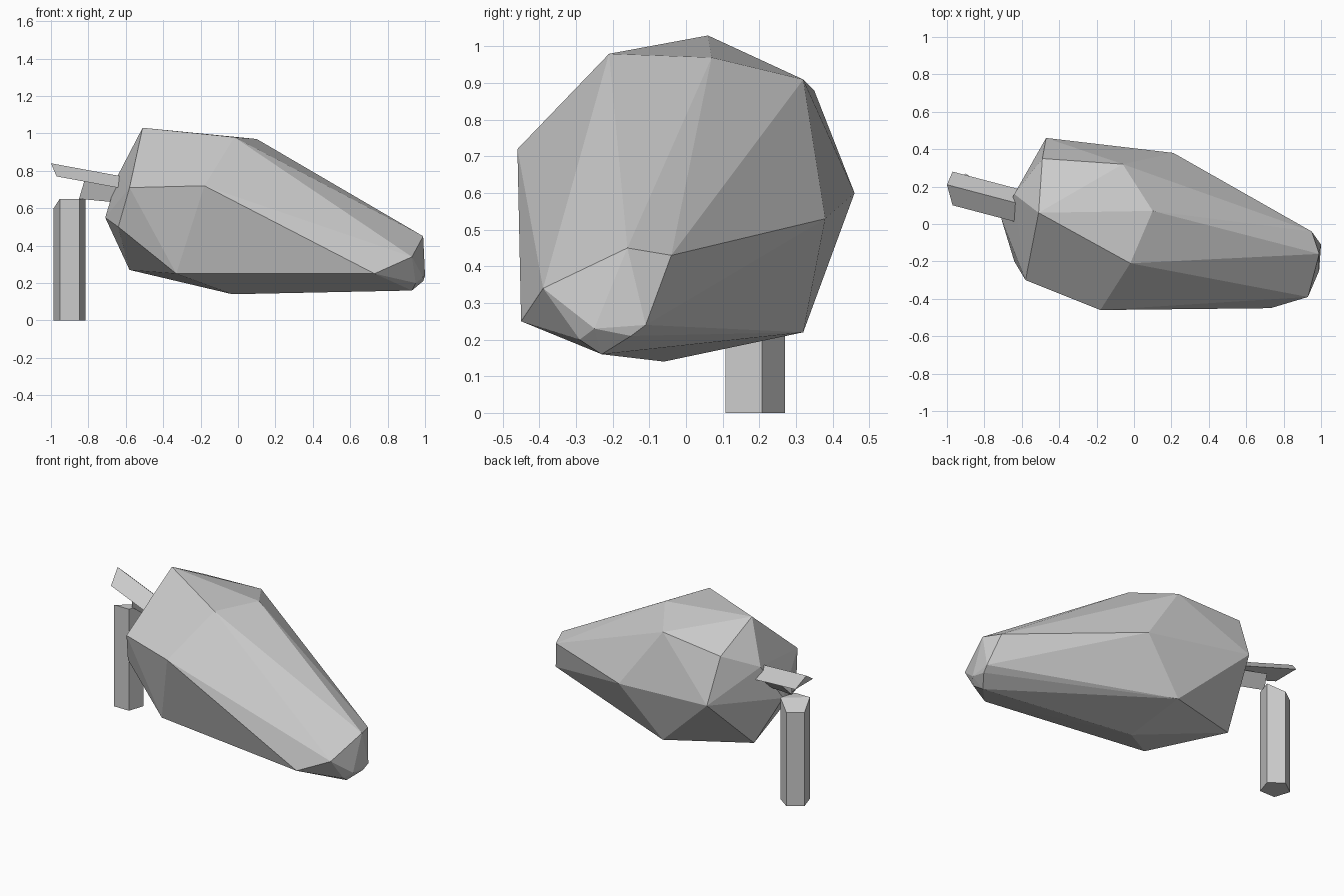
import bpy
import bmesh
from math import cos, sin, radians

# Remove the default object only
default_cube = bpy.data.objects.get("Cube")
if default_cube:
    bpy.data.objects.remove(default_cube, do_unlink=True)

# Single plain grey material
grey = bpy.data.materials.new("plain_grey")
grey.use_nodes = True
grey.diffuse_color = (0.6, 0.6, 0.6, 1)
grey.node_tree.nodes["Principled BSDF"].inputs["Base Color"].default_value = grey.diffuse_color


def faceted_solid(name, corners):
    """Make a flat-shaded convex solid that wraps the given corner points."""
    bm = bmesh.new()
    for corner in corners:
        bm.verts.new(corner)
    result = bmesh.ops.convex_hull(bm, input=bm.verts)
    spare = [g for g in result["geom_interior"] if isinstance(g, bmesh.types.BMVert)]
    if spare:
        bmesh.ops.delete(bm, geom=spare, context="VERTS")
    bmesh.ops.recalc_face_normals(bm, faces=bm.faces)
    mesh = bpy.data.meshes.new(name)
    bm.to_mesh(mesh)
    bm.free()
    mesh.materials.append(grey)
    solid = bpy.data.objects.new(name, mesh)
    bpy.context.collection.objects.link(solid)
    return solid


# Body: a faceted boulder tapering towards a blunt tip
crown = [(-.51, .06, 1.03), (-.02, -.21, .98), (.1, .07, .97),
         (-.06, .32, .91), (-.49, .35, .88)]
shoulders = [(-.58, -.3, .71), (-.18, -.46, .72), (.21, .38, .53), (-.47, .46, .6)]
blunt_end = [(-.64, .16, .78), (-.71, .03, .55), (-.64, -.2, .5)]
underside = [(-.58, .14, .27), (-.33, -.3, .25), (-.03, -.06, .14),
             (-.06, .32, .22), (.73, -.45, .25)]
tip = [(.99, -.16, .45), (.95, -.04, .43), (.93, -.39, .34), (1, -.11, .24),
       (.99, -.15, .21), (.99, -.25, .23), (.95, -.29, .2), (.93, -.23, .16)]
faceted_solid("body", crown + shoulders + blunt_end + underside + tip)

# Post: a five-sided column with a bevelled back corner at the top
post_corners = []
for side in range(5):
    angle = radians(18 + 72 * side)
    x = -.9 + .09 * cos(angle)
    y = .18 + .09 * sin(angle)
    is_lowered = side in (1, 2)
    post_corners.append((x, y, 0))
    post_corners.append((x, y, .6 if is_lowered else .65))
faceted_solid("post", post_corners)


def prism(name, outer_end, direction):
    """Sweep a triangular end along a direction."""
    inner_end = [tuple(a + d for a, d in zip(corner, direction)) for corner in outer_end]
    return faceted_solid(name, outer_end + inner_end)


# Upper bar: a roof-shaped beam reaching into the body
prism("upper_bar", [(-1, .21, .84), (-.97, .1, .77), (-.97, .28, .77)], (.38, -.1, -.07))

# Lower strut: a short beam just beneath the bar
prism("lower_strut", [(-.82, .1, .75), (-.85, .14, .65), (-.82, .2, .72)], (.21, -.05, -.02))
